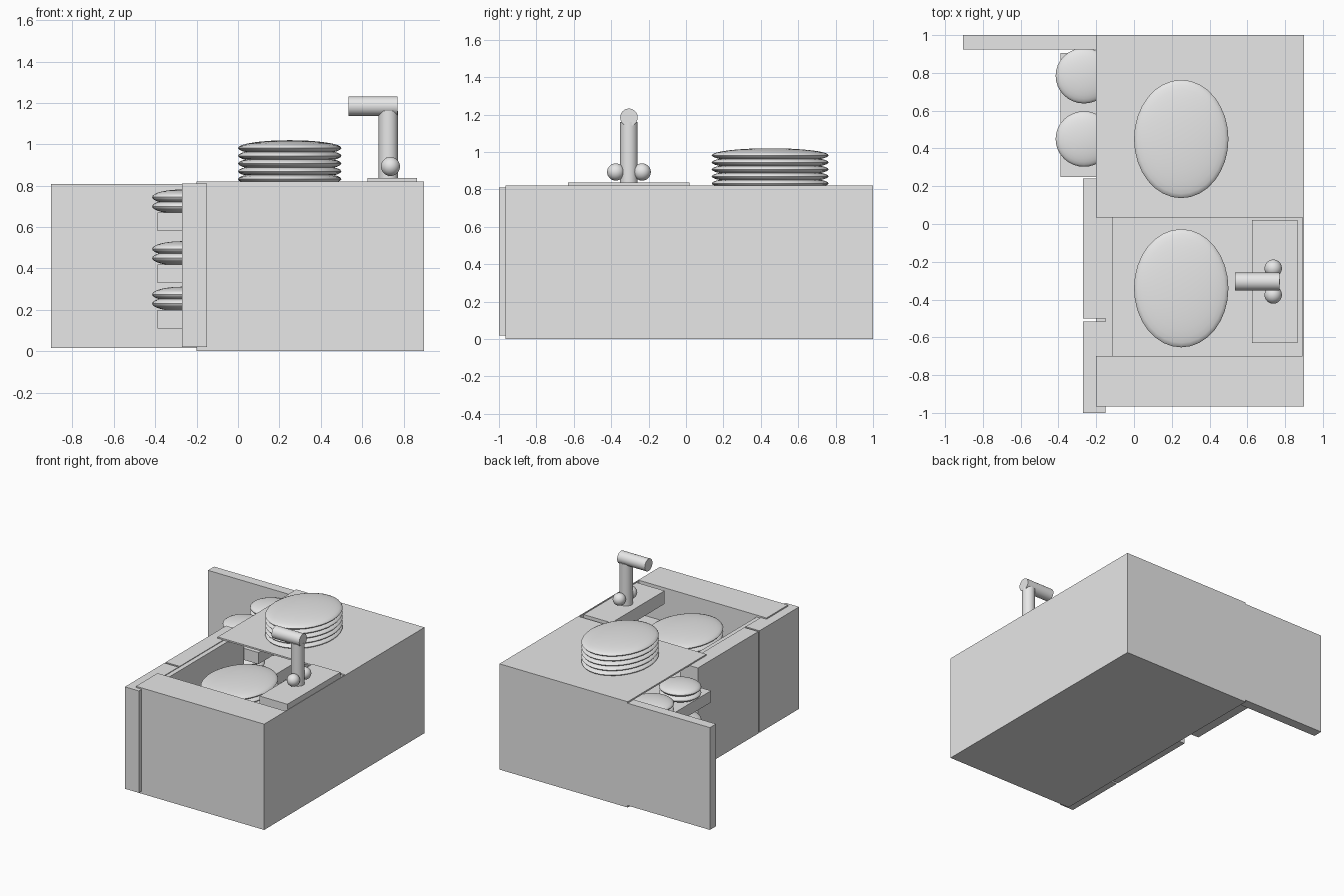
import bpy, math

if "Cube" in bpy.data.objects:
    bpy.data.objects.remove(bpy.data.objects["Cube"])

grey = bpy.data.materials.new("light_grey")
grey.diffuse_color = (0.8, 0.8, 0.8, 1)
grey.use_nodes = True
grey.node_tree.nodes["Principled BSDF"].inputs["Base Color"].default_value = grey.diffuse_color


def finish(name, smooth=False):
    ob = bpy.context.object
    ob.name = name
    ob.data.materials.append(grey)
    bpy.ops.object.transform_apply(location=False, rotation=True, scale=True)
    if smooth:
        bpy.ops.object.shade_smooth_by_angle(angle=math.radians(40))
    return ob


def box(name, x0, x1, y0, y1, z0, z1):
    bpy.ops.mesh.primitive_cube_add(
        size=1, location=((x0 + x1) / 2, (y0 + y1) / 2, (z0 + z1) / 2))
    bpy.context.object.scale = (x1 - x0, y1 - y0, z1 - z0)
    return finish(name)


def ball(name, loc, radii):
    bpy.ops.mesh.primitive_uv_sphere_add(segments=32, ring_count=16, radius=1, location=loc)
    bpy.context.object.scale = radii
    return finish(name, True)


def rod(name, loc, r, length, rot=(0, 0, 0)):
    bpy.ops.mesh.primitive_cylinder_add(vertices=32, radius=r, depth=length,
                                        location=loc, rotation=rot)
    return finish(name, True)


# Hollow cabinet shell, open at the front left and over the sink
T = 0.82
box("cabinet_floor", -0.2, 0.9, -0.965, 1.0, 0, 0.015)
box("cabinet_back", 0.893, 0.9, -0.965, 1.0, 0.015, T)
box("cabinet_side_left", -0.2, 0.893, 0.985, 1.0, 0.015, T)
box("cabinet_side_right", -0.2, 0.893, -0.965, -0.7, 0.015, T)
box("counter_top", -0.2, 0.893, 0.035, 0.985, T - 0.012, T)
box("sink_front_panel", -0.15, -0.115, -0.7, 0.24, 0.015, 0.805)
box("sink_floor", -0.115, 0.893, -0.7, 0.035, 0.54, 0.56)

# Doors: two closed, one swung open
box("door_right", -0.27, -0.15, -1.0, -0.515, 0.02, 0.81)
box("door_middle", -0.27, -0.15, -0.5, 0.24, 0.02, 0.81)
box("door_open", -0.905, -0.2, 0.925, 1.0, 0.015, 0.808)

# Shelves with pairs of small plates
for i, z in enumerate((0.11, 0.33, 0.58)):
    box(f"shelf_{i}", -0.39, 0.0, 0.25, 0.905, z, z + 0.09)
    for j, y in enumerate((0.45, 0.785)):
        for k in range(2):
            ball(f"small_plate_{i}_{j}_{k}", (-0.265, y, z + 0.12 + 0.045 * k),
                 (0.15, 0.147, 0.037))

# Two stacks of large plates, on the counter and in the sink
for name, y, z in (("counter_plate", 0.45, 0.832), ("sink_plate", -0.34, 0.582)):
    for k in range(5):
        ball(f"{name}_{k}", (0.25, y, z + 0.0375 * k), (0.25, 0.313, 0.038))

# Tap
box("tap_base", 0.625, 0.865, -0.63, 0.02, 0.735, 0.837)
rod("tap_column", (0.727, -0.305, 0.99), 0.047, 0.34)
rod("tap_spout", (0.653, -0.305, 1.185), 0.047, 0.237, (0, math.pi / 2, 0))
for s in (-1, 1):
    ball(f"tap_knob_{s}", (0.737, -0.305 + 0.07 * s, 0.893), (0.046, 0.047, 0.046))
